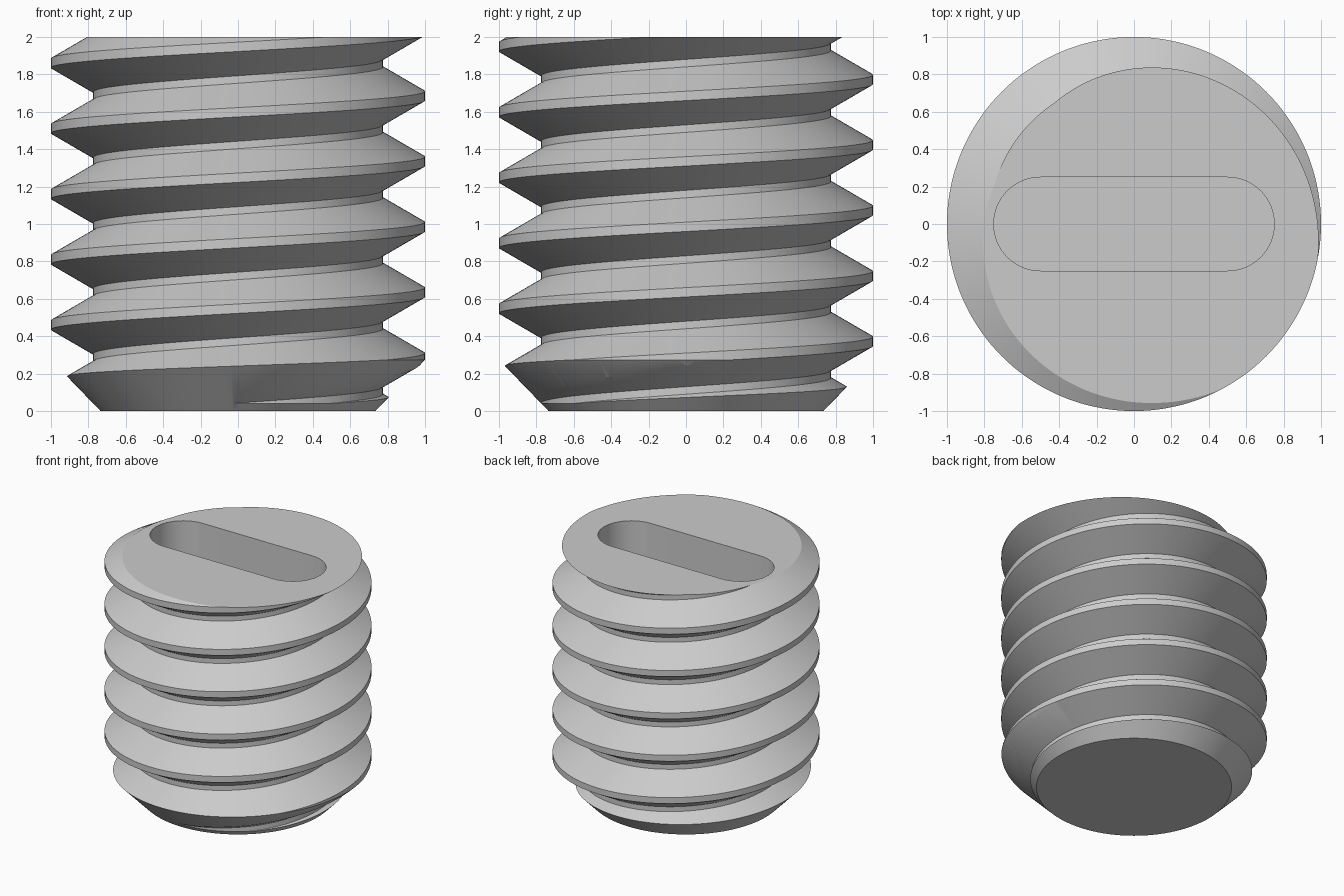
import bpy, bmesh
from math import cos, sin, pi

cube = bpy.data.objects.get("Cube")
if cube:
    bpy.data.objects.remove(cube, do_unlink=True)

PITCH, STEPS, TURNS = 0.35, 144, 10
CREST_Z = 0.285 - 2 * PITCH          # crest height at the start of the helix
HEIGHT, SLOT_DEPTH = 2.0, 0.5
# Thread section: (radius, height from crest centre), one pitch tall
SECTION = [(1.0, -0.025), (1.0, 0.025), (0.775, 0.155), (0.775, 0.195)]

steel = bpy.data.materials.new("steel grey")
steel.use_nodes = True
grey = (0.6, 0.6, 0.6, 1)
steel.diffuse_color = grey
steel.node_tree.nodes["Principled BSDF"].inputs["Base Color"].default_value = grey


def make_object(name, bm):
    bmesh.ops.recalc_face_normals(bm, faces=bm.faces)
    mesh = bpy.data.meshes.new(name)
    bm.to_mesh(mesh)
    bm.free()
    mesh.materials.append(steel)
    obj = bpy.data.objects.new(name, mesh)
    bpy.context.collection.objects.link(obj)
    return obj


def thread():
    """Helical thread, longer than the screw, closed at both ends."""
    bm = bmesh.new()
    paths = []
    for r, dz in SECTION:
        path = []
        for j in range(TURNS * STEPS + 1):
            a = 2 * pi * j / STEPS
            path.append(bm.verts.new((r * cos(a), r * sin(a), CREST_Z + dz + PITCH * j / STEPS)))
        paths.append(path)
    # The last path joins the first one a turn later
    paths.append(paths[0][STEPS:])
    for low, high in zip(paths, paths[1:]):
        for j in range(min(len(low), len(high)) - 1):
            bm.faces.new((low[j], low[j + 1], high[j + 1], high[j]))
    rim = [e for e in bm.edges if e.is_boundary]
    ends = [bm.verts.new((0, 0, -1.5)), bm.verts.new((0, 0, 4))]
    for e in rim:
        tip = ends[e.verts[0].co.z > 1]
        bm.faces.new((e.verts[0], e.verts[1], tip))
    return make_object("threaded_screw", bm)


def blank():
    """Round bar with a chamfered lower end."""
    bm = bmesh.new()
    rings = []
    for r, z in [(0.735, 0), (1.035, 0.31), (1.035, HEIGHT)]:
        rings.append([bm.verts.new((r * cos(2 * pi * i / STEPS), r * sin(2 * pi * i / STEPS), z))
                      for i in range(STEPS)])
    for low, high in zip(rings, rings[1:]):
        for i in range(STEPS):
            k = (i + 1) % STEPS
            bm.faces.new((low[i], low[k], high[k], high[i]))
    bm.faces.new(rings[0])
    bm.faces.new(rings[-1])
    return make_object("blank_cutter", bm)


def slot():
    """Round-ended driver slot."""
    bm = bmesh.new()
    outline = []
    for side, start in ((1, -pi / 2), (-1, pi / 2)):
        for i in range(33):
            a = start + pi * i / 32
            outline.append((side * 0.5 + 0.25 * cos(a), 0.25 * sin(a)))
    face = bm.faces.new([bm.verts.new((x, y, HEIGHT - SLOT_DEPTH)) for x, y in outline])
    top = bmesh.ops.extrude_face_region(bm, geom=[face])["geom"]
    bmesh.ops.translate(bm, vec=(0, 0, SLOT_DEPTH + 0.1),
                        verts=[g for g in top if isinstance(g, bmesh.types.BMVert)])
    return make_object("slot_cutter", bm)


screw = thread()
bpy.ops.object.select_all(action="DESELECT")
bpy.context.view_layer.objects.active = screw
screw.select_set(True)

# Trim the thread to the blank, then cut the slot
for cutter, operation in ((blank(), "INTERSECT"), (slot(), "DIFFERENCE")):
    cutter.hide_render = True
    mod = screw.modifiers.new(cutter.name, "BOOLEAN")
    mod.operation = operation
    mod.solver = "EXACT"
    mod.object = cutter
    bpy.ops.object.modifier_apply(modifier=mod.name)
    bpy.data.objects.remove(cutter, do_unlink=True)

bpy.ops.object.shade_smooth_by_angle(angle=pi / 9)
